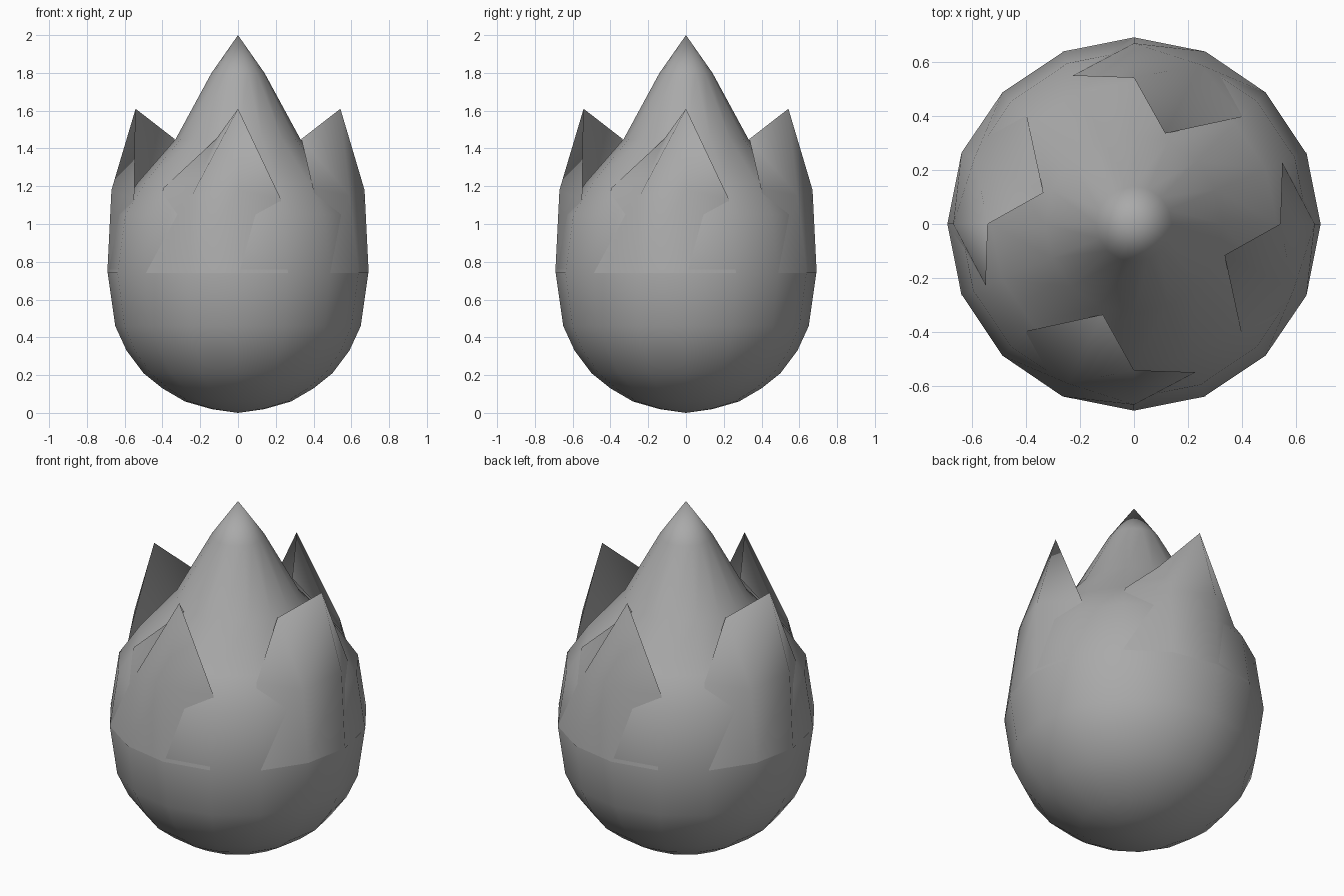
import bpy, bmesh
from math import sin, cos, pi, radians
from mathutils import Matrix

cube = bpy.data.objects.get("Cube")
if cube:
    bpy.data.objects.remove(cube, do_unlink=True)

grey = bpy.data.materials.new("soft grey")
grey.use_nodes = True
colour = (0.40, 0.40, 0.40, 1)
grey.diffuse_color = colour
grey.node_tree.nodes["Principled BSDF"].inputs["Base Color"].default_value = colour


def finish(name, bm):
    mesh = bpy.data.meshes.new(name)
    for f in bm.faces:
        f.smooth = True
    bm.to_mesh(mesh)
    bm.free()
    mesh.materials.append(grey)
    obj = bpy.data.objects.new(name, mesh)
    bpy.context.collection.objects.link(obj)


# Closed bud: a sixteen-sided turned body with a pointed top
SIDES = 16
profile = [(.14, .02), (.28, .06), (.4, .13), (.5, .21), (.59, .33), (.65, .46),
           (.69, .74), (.645, 1.05), (.53, 1.22), (.33, 1.45), (.14, 1.8)]
bm = bmesh.new()
rings = [[bm.verts.new((r * cos(2 * pi * i / SIDES), r * sin(2 * pi * i / SIDES), z))
          for i in range(SIDES)] for r, z in profile]
bottom, top = bm.verts.new((0, 0, 0)), bm.verts.new((0, 0, 2))
for i in range(SIDES):
    j = (i + 1) % SIDES
    bm.faces.new((bottom, rings[0][j], rings[0][i]))
    bm.faces.new((top, rings[-1][i], rings[-1][j]))
    for low, high in zip(rings, rings[1:]):
        bm.faces.new((low[i], low[j], high[j], high[i]))
finish("bud", bm)

# Petal: one wing curls in to the bud, the other stays open.
# Points are angle from the petal's middle, radius and height.
petal = {
    "base_far": (-45, .69, .74), "base_left": (-22.5, .692, .74),
    "base_mid": (0, .692, .74), "base_right": (22.5, .692, .74),
    "far": (-45, .56, 1.19), "left": (-22.5, .64, 1.15),
    "mid": (0, .67, 1.18), "right": (22.5, .595, 1.13),
    "curl": (-19, .355, 1.45), "tip": (0, .542, 1.61),
}
faces = ["base_far base_left left far", "base_left base_mid mid left",
         "base_mid base_right right mid", "far left curl",
         "left tip curl", "left mid tip", "mid right tip"]


def make_petal(name, turn):
    bm = bmesh.new()
    verts = {k: bm.verts.new((r * sin(radians(a)), -r * cos(radians(a)), z))
             for k, (a, r, z) in petal.items()}
    for f in faces:
        bm.faces.new([verts[k] for k in f.split()])
    bm.transform(Matrix.Rotation(turn, 4, 'Z'))
    finish(name, bm)


for n, side in enumerate(("front", "left", "back", "right")):
    make_petal(side + "_petal", n * pi / 2)
